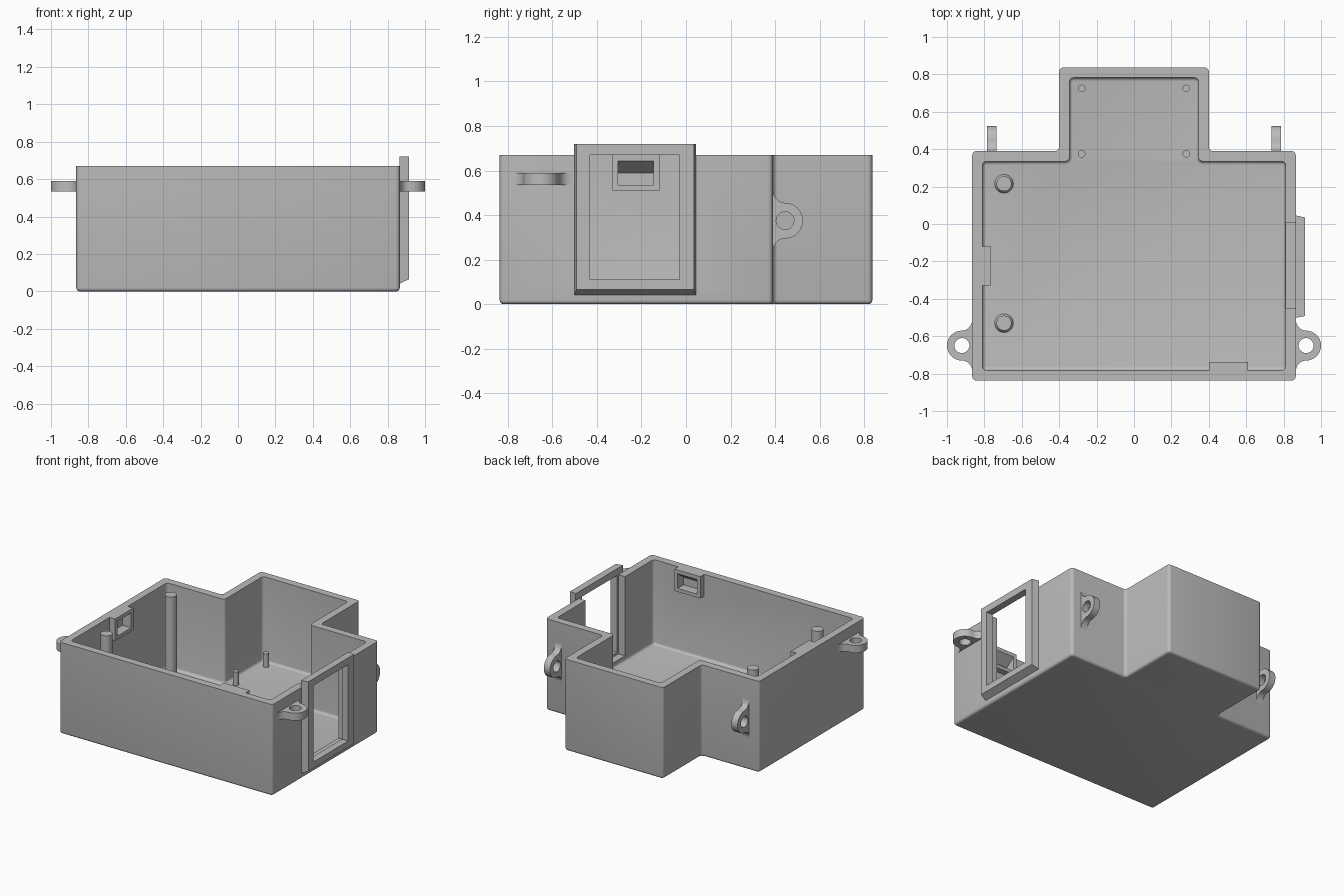
import bpy, bmesh, math
from mathutils import Vector

old = bpy.data.objects.get("Cube")
if old:
    bpy.data.objects.remove(old, do_unlink=True)

GREY = (0.5, 0.5, 0.5, 1)
mat = bpy.data.materials.new("plain grey")
mat.use_nodes = True
mat.diffuse_color = GREY
mat.node_tree.nodes["Principled BSDF"].inputs["Base Color"].default_value = GREY

HEIGHT, WALL, FLOOR = 0.67, 0.055, 0.05
SIDE, FRONT, BACK, EXT_X, EXT_Y = 0.865, -0.837, 0.39, 0.40, 0.837


def finish(name, bm):
    bmesh.ops.recalc_face_normals(bm, faces=bm.faces)
    mesh = bpy.data.meshes.new(name)
    bm.to_mesh(mesh)
    bm.free()
    mesh.materials.append(mat)
    ob = bpy.data.objects.new(name, mesh)
    bpy.context.collection.objects.link(ob)
    return ob


def prism_mesh(points, low, high, place=lambda u, v, w: (u, v, w)):
    """Extrude a flat outline between two levels."""
    bm = bmesh.new()
    rings = [[bm.verts.new(place(u, v, w)) for u, v in points] for w in (low, high)]
    bm.faces.new(rings[0])
    bm.faces.new(rings[1])
    n = len(points)
    for i in range(n):
        j = (i + 1) % n
        bm.faces.new((rings[0][i], rings[0][j], rings[1][j], rings[1][i]))
    bmesh.ops.recalc_face_normals(bm, faces=bm.faces)
    return bm


def box(name, x0, x1, y0, y1, z0, z1):
    return finish(name, prism_mesh([(x0, y0), (x1, y0), (x1, y1), (x0, y1)], z0, z1))


def activate(ob):
    bpy.ops.object.select_all(action='DESELECT')
    ob.select_set(True)
    bpy.context.view_layer.objects.active = ob


def combine(ob, tool, operation='DIFFERENCE'):
    mod = ob.modifiers.new("boolean", 'BOOLEAN')
    mod.operation, mod.solver, mod.object = operation, 'EXACT', tool
    activate(ob)
    bpy.ops.object.modifier_apply(modifier=mod.name)
    bpy.data.objects.remove(tool, do_unlink=True)


def smooth(ob):
    activate(ob)
    bpy.ops.object.shade_smooth_by_angle(angle=math.radians(35))


def t_solid(name, inset, z0, z1):
    """T-shaped block with rounded uprights and a rounded lower edge."""
    s, e, b = SIDE - inset, EXT_X - inset, BACK - inset
    f, t = FRONT + inset, EXT_Y - inset
    bm = prism_mesh([(-s, f), (s, f), (s, b), (e, b), (e, t), (-e, t), (-e, b), (-s, b)], z0, z1)
    upright = [ed for ed in bm.edges if abs(ed.verts[0].co.z - ed.verts[1].co.z) > 0.1]
    bmesh.ops.bevel(bm, geom=upright, offset=0.022, segments=4, profile=0.5, affect='EDGES')
    bottom = [ed for ed in bm.edges if all(abs(v.co.z - z0) < 1e-5 for v in ed.verts)]
    bmesh.ops.bevel(bm, geom=bottom, offset=0.018, segments=4, profile=0.5, affect='EDGES')
    return finish(name, bm)


# Open T-shaped tray
body = t_solid("case_body", 0, 0, HEIGHT)
combine(body, t_solid("cavity", WALL, FLOOR, HEIGHT + 0.2))

# Slot in the side wall behind the window frame
combine(body, box("slot", SIDE - 0.1, SIDE + 0.1, -0.45, 0.005, 0.09, HEIGHT + 0.1))


# Catch pockets: small blocks on the inner walls with a sloped recess
def catch_pocket(along, place):
    d, half = 0.045, 0.105
    block = finish("catch_block", prism_mesh(
        [(-0.02, 0.51), (d, 0.51), (d, HEIGHT), (-0.02, HEIGHT)],
        along - half, along + half, place))
    combine(body, block, 'UNION')
    recess = finish("recess", prism_mesh(
        [(-0.025, 0.535), (d + 0.01, 0.535), (d + 0.01, 0.65), (-0.025, 0.59)],
        along - 0.08, along + 0.08, place))
    combine(body, recess)


catch_pocket(-0.225, lambda u, v, w: (-SIDE + WALL + u, w, v))
catch_pocket(0.505, lambda u, v, w: (w, FRONT + WALL + u, v))
smooth(body)

# Raised window frame with tapered sides and foot
bm = prism_mesh([(SIDE - 0.002, -0.502), (0.914, -0.492), (0.914, 0.035), (SIDE - 0.002, 0.046)],
                0.04, 0.72)
for v in bm.verts:
    if v.co.z < 0.1 and v.co.x > 0.9:
        v.co.z = 0.065
frame = finish("window_frame", bm)
combine(frame, box("window_opening", 0.8, 1.0, -0.432, -0.03, 0.11, HEIGHT))


# Screw lugs with flared roots
def lug(name, low, high, place):
    reach, radius, root = 0.055, 0.08, 0.14
    half = [(-0.01, root)]
    for i in range(9):
        a = math.pi / 2 * i / 8
        half.append((reach * (1 - math.cos(a)), root - (root - radius) * math.sin(a)))
    for i in range(1, 9):
        a = math.pi / 2 * (1 - i / 8)
        half.append((reach + radius * math.cos(a), radius * math.sin(a)))
    outline = half + [(u, -v) for u, v in reversed(half[:-1])]
    ob = finish(name, prism_mesh(outline, low, high, place))
    circle = [(reach + 0.04 * math.cos(k * math.pi / 16), 0.04 * math.sin(k * math.pi / 16))
              for k in range(32)]
    combine(ob, finish("hole", prism_mesh(circle, low - 0.1, high + 0.1, place)))
    smooth(ob)


for side, label in ((1, "left"), (-1, "right")):
    lug(label + "_side_lug", 0.535, 0.59,
        lambda u, v, w: (side * (SIDE + u), -0.65 + v, w))
    lug(label + "_back_lug", 0.735, 0.785,
        lambda u, v, w: (side * w, BACK + u, 0.375 + v))


# Round posts and pins standing on the floor
def post(name, x, y, radius, top, flare=0):
    bm = bmesh.new()
    base = FLOOR - 0.01
    parts = [(radius, radius, base, top)]
    if flare:
        parts.append((radius + flare, radius, base, base + 0.03))
    for r1, r2, z0, z1 in parts:
        new = bmesh.ops.create_cone(bm, cap_ends=True, segments=24, radius1=r1,
                                    radius2=r2, depth=z1 - z0)
        bmesh.ops.translate(bm, verts=new["verts"], vec=Vector((x, y, (z0 + z1) / 2)))
    smooth(finish(name, bm))


for y, label in ((0.215, "back"), (-0.53, "front")):
    post(label + "_tall_post", -0.695, y, 0.04, 0.66, 0.015)
for x in (-0.28, 0.28):
    for y in (0.375, 0.725):
        post("locating_pin", x, y, 0.02, 0.15)
